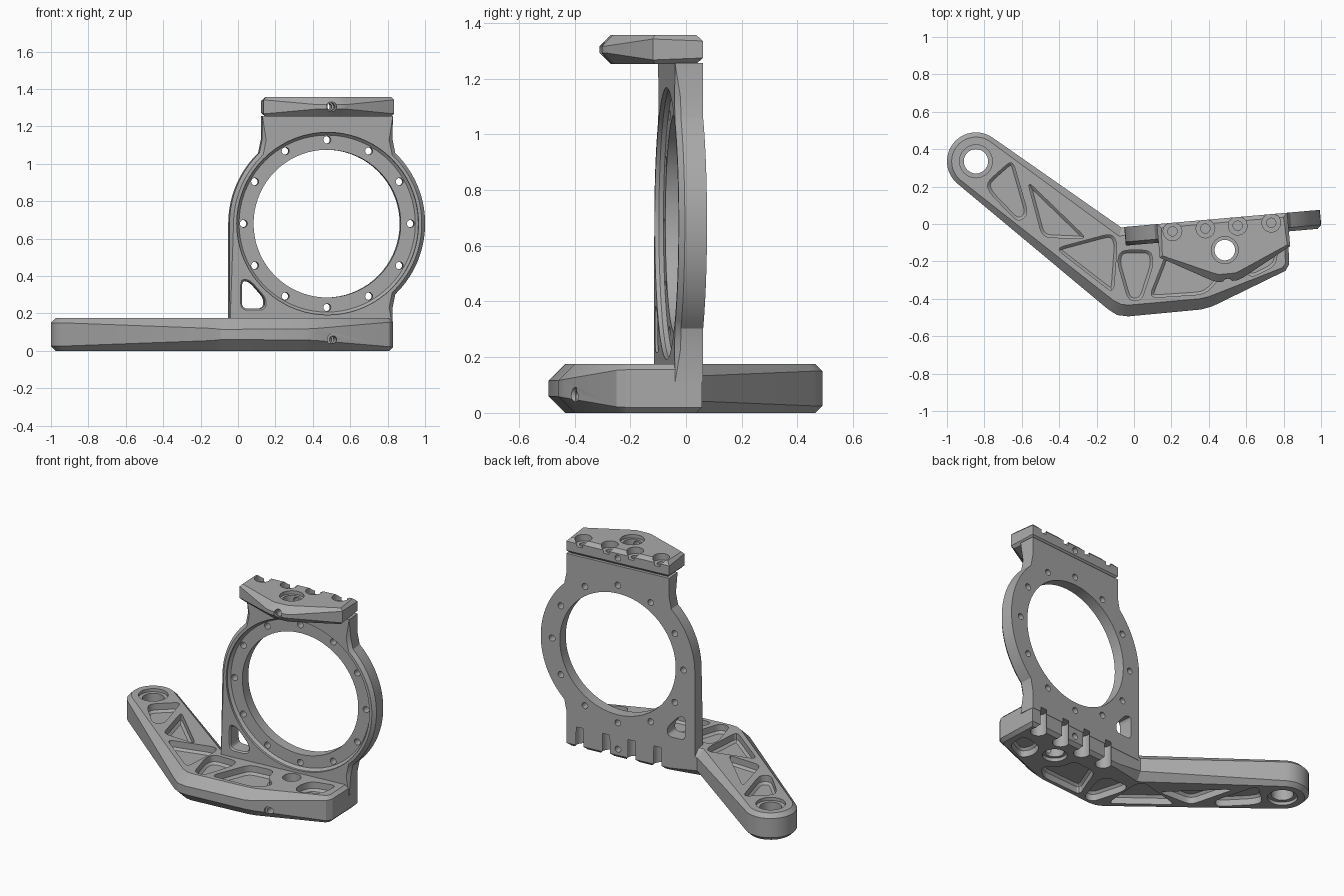
import bpy, bmesh
from math import radians, cos, sin, pi
from mathutils import Matrix, Vector

if "Cube" in bpy.data.objects:
    bpy.data.objects.remove(bpy.data.objects["Cube"])

GREY = (0.40, 0.40, 0.40, 1)
metal = bpy.data.materials.new("grey metal")
metal.use_nodes = True
metal.diffuse_color = GREY
metal.node_tree.nodes["Principled BSDF"].inputs["Base Color"].default_value = GREY

# Frames: world, turned (upright ring and cap share this), and its front plane
WORLD = Matrix.Identity(4)
TURNED = Matrix.Translation((0.475, -0.02, 0)) @ Matrix.Rotation(radians(5), 4, 'Z')
FACE = TURNED @ Matrix.Rotation(radians(90), 4, 'X')


def arc(cx, cy, r, a0, a1, n, w):
    steps = [radians(a0 + (a1 - a0) * i / n) for i in range(n + 1)]
    return [(cx + r * cos(a), cy + r * sin(a), w) for a in steps]


def circle(cx, cy, r, n=32):
    return arc(cx, cy, r, 0, 360, n, 0)[:-1]


def rounded(points, r, w):
    """Round every corner of a polygon with a short curve."""
    out = []
    for i, p in enumerate(points):
        p, a, b = (Vector(q) for q in (p, points[i - 1], points[(i + 1) % len(points)]))
        da, db = a - p, b - p
        s = p + da.normalized() * min(r, da.length * 0.45)
        e = p + db.normalized() * min(r, db.length * 0.45)
        for k in range(5):
            t = k / 4
            q = s * (1 - t) ** 2 + p * 2 * t * (1 - t) + e * t * t
            out.append((q.x, q.y, w))
    return out


def loft(name, pts, h0, h1, frame, low=False, high=False):
    """Prism from counter-clockwise (x, y, chamfer) points, edges chamfered on request."""
    n = len(pts)
    inner = []
    for i in range(n):
        a, p, b = (Vector(pts[j % n][:2]) for j in (i - 1, i, i + 1))
        d1, d2 = (p - a).normalized(), (b - p).normalized()
        n1, n2 = Vector((-d1.y, d1.x)), Vector((-d2.y, d2.x))
        inner.append(p + (n1 + n2) * (pts[i][2] / (1 + n1.dot(n2))))
    flat = [(x, y) for x, y, w in pts]
    ws = [w for x, y, w in pts]
    rings = []
    if low:
        rings.append([(p[0], p[1], h0) for p in inner])
    rings.append([(*p, h0 + (w if low else 0)) for p, w in zip(flat, ws)])
    rings.append([(*p, h1 - (w if high else 0)) for p, w in zip(flat, ws)])
    if high:
        rings.append([(p[0], p[1], h1) for p in inner])
    bm = bmesh.new()
    vs = [[bm.verts.new(c) for c in ring] for ring in rings]
    bm.faces.new(vs[0][::-1])
    bm.faces.new(vs[-1])
    for lo, hi in zip(vs, vs[1:]):
        for i in range(n):
            j = (i + 1) % n
            bm.faces.new((lo[i], lo[j], hi[j], hi[i]))
    bmesh.ops.remove_doubles(bm, verts=bm.verts, dist=1e-5)
    bmesh.ops.recalc_face_normals(bm, faces=bm.faces)
    mesh = bpy.data.meshes.new(name)
    bm.to_mesh(mesh)
    bm.free()
    mesh.materials.append(metal)
    ob = bpy.data.objects.new(name, mesh)
    ob.matrix_world = frame
    bpy.context.collection.objects.link(ob)
    return ob


def cut(target, pts, h0, h1, frame, low=False, high=False):
    cutter = loft("cutter", pts, h0, h1, frame, low, high)
    cutter.hide_render = True
    bpy.context.view_layer.update()
    mod = target.modifiers.new("cut", 'BOOLEAN')
    mod.operation, mod.solver, mod.object = 'DIFFERENCE', 'EXACT', cutter
    bpy.context.view_layer.objects.active = target
    bpy.ops.object.modifier_apply(modifier=mod.name)
    bpy.data.objects.remove(cutter)


def turned(u, v, w):
    p = TURNED @ Vector((u, v, 0))
    return (p.x, p.y, w)


# Upright ring plate with neck and foot
CZ = 0.68
outline = [(0.35, 0.11, 0), (0.35, 0.23, 0.02)]
outline += arc(0, CZ, 0.525, -46, 46, 28, 0.02)
outline += [(0.35, 1.13, 0.02), (0.35, 1.255, 0), (-0.35, 1.255, 0), (-0.35, 1.13, 0.02)]
outline += arc(0, CZ, 0.525, 134, 180, 14, 0.02)
outline += [(-0.525, 0.11, 0)]
ring = loft("ring_plate", outline, -0.05, 0.05, FACE, high=True)
cut(ring, arc(0, CZ, 0.488, 0, 360, 72, 0.015)[:-1], 0.02, 0.08, FACE, low=True)
cut(ring, circle(0, CZ, 0.395, 72), -0.1, 0.1, FACE)
for i in range(12):
    a = i * pi / 6
    cut(ring, circle(0.448 * cos(a), CZ + 0.448 * sin(a), 0.02, 16), -0.1, 0.1, FACE)
window = [(-0.46, 0.225), (-0.34, 0.225), (-0.335, 0.28), (-0.415, 0.37), (-0.46, 0.375)]
cut(ring, rounded(window, 0.035, 0.02), -0.1, 0.1, FACE)
cut(ring, rounded([(u * 1.12 + 0.048, z * 1.12 - 0.035) for u, z in window], 0.04, 0.015),
    0.035, 0.08, FACE, low=True)

# Top cap with pointed front
cap_pts = [(0.35, 0.05, 0.022), (-0.35, 0.05, 0.022), (-0.35, -0.13, 0.015),
           (-0.085, -0.275, 0.04), (-0.05, -0.287, 0.04), (0.05, -0.287, 0.04),
           (0.085, -0.275, 0.04), (0.35, -0.13, 0.015)]
cap = loft("top_cap", cap_pts, 1.252, 1.357, TURNED, low=True, high=True)
cut(cap, circle(0, -0.12, 0.072), 1.335, 1.4, TURNED)
cut(cap, circle(0, -0.12, 0.055), 1.2, 1.4, TURNED)

# Base with angled arm
base_pts = [turned(0.349, 0.048, 0.02), turned(-0.35, 0.048, 0.02), turned(-0.54, 0.048, 0.045)]
base_pts += arc(-0.845, 0.335, 0.155, 54, 230, 24, 0.025)
base_pts += [(-0.14, -0.455, 0.055), (-0.09, -0.487, 0.06), (-0.03, -0.494, 0.06),
             (0.36, -0.457, 0.058), (0.42, -0.44, 0.055), (0.81, -0.25, 0.022),
             (0.83, -0.215, 0.02)]
base = loft("base_arm", base_pts, 0, 0.175, WORLD, low=True, high=True)
cut(base, circle(-0.845, 0.335, 0.065), -0.1, 0.3, WORLD)
for h0, h1 in ((0.155, 0.3), (-0.1, 0.02)):
    cut(base, circle(-0.845, 0.335, 0.088), h0, h1, WORLD)

# Lightening pockets on both sides of the base web
pockets = [
    [(-0.65, 0.345), (-0.79, 0.22), (-0.77, 0.165), (-0.62, 0.01), (-0.565, 0.05)],
    [(-0.57, 0.23), (-0.49, -0.07), (-0.25, -0.08)],
    [(-0.42, -0.13), (-0.12, -0.05), (-0.09, -0.1), (-0.11, -0.37)],
    [(-0.07, -0.14), (-0.09, -0.2), (-0.03, -0.41), (0.04, -0.41), (0.105, -0.21), (0.09, -0.14)],
    [(0.18, -0.14), (0.08, -0.395), (0.38, -0.375), (0.46, -0.29), (0.37, -0.22), (0.35, -0.12)],
    [(0.61, -0.12), (0.58, -0.22), (0.62, -0.29), (0.76, -0.22), (0.77, -0.08)],
]
for p in pockets:
    if sum(a[0] * b[1] - b[0] * a[1] for a, b in zip(p, p[1:] + p[:1])) < 0:
        p.reverse()
    shape = rounded(p, 0.045, 0.014)
    cut(base, shape, 0.12, 0.22, WORLD, low=True)
    cut(base, shape, -0.05, 0.055, WORLD, high=True)
cut(base, circle(0, -0.12, 0.055), -0.1, 0.3, TURNED)
cut(base, circle(0, -0.12, 0.072), -0.1, 0.022, TURNED)

# Bolt rows along the back edge: four counterbores above and below
for u in (-0.27, -0.093, 0.08, 0.26):
    cut(cap, circle(u, 0.004, 0.05, 24), 1.315, 1.4, TURNED)
    cut(cap, circle(u, 0.004, 0.025, 16), 1.2, 1.4, TURNED)
    for part in (base, ring):
        cut(part, circle(u, 0.008, 0.048, 24), -0.1, 0.14, TURNED)

# Cross holes from front to back
for part, z in ((cap, 1.305), (base, 0.06)):
    cut(part, circle(0, z, 0.02, 16), -0.2, 0.7, FACE)
cut(cap, circle(0, 1.305, 0.027, 16), 0.265, 0.7, FACE)
cut(base, circle(0, 0.06, 0.032, 16), 0.375, 0.7, FACE)

# Smooth curved walls, sharp edges kept
for ob in (ring, cap, base):
    bpy.ops.object.select_all(action='DESELECT')
    ob.select_set(True)
    bpy.context.view_layer.objects.active = ob
    bpy.ops.object.shade_smooth_by_angle(angle=radians(25))
